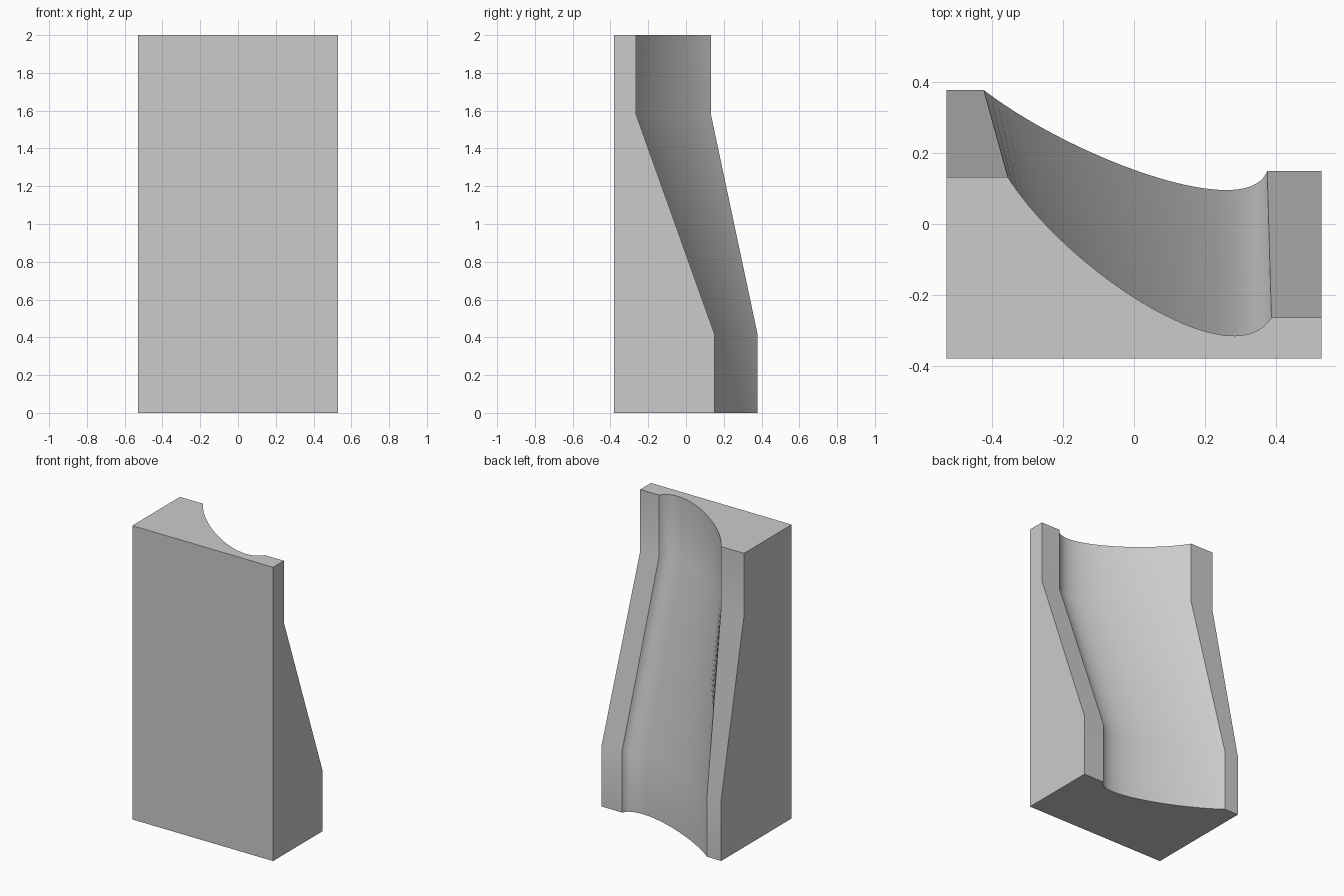
import bpy
import bmesh
import math
from mathutils import Vector
from mathutils.geometry import interpolate_bezier

cube = bpy.data.objects.get("Cube")
if cube:
    bpy.data.objects.remove(cube, do_unlink=True)

HALF_WIDTH, FRONT = 0.53, -0.38
SEGMENTS = 40


def section(start, handle_a, handle_b, end):
    """Outline with a straight front, two flat rims and a hollow back."""
    curve = interpolate_bezier(*[Vector(p) for p in (start, handle_a, handle_b, end)],
                               SEGMENTS + 1)
    hollow = [(p.x, p.y) for p in curve]
    return ([(HALF_WIDTH, FRONT), (-HALF_WIDTH, FRONT), (-HALF_WIDTH, start[1])]
            + hollow + [(HALF_WIDTH, end[1])])


# Deep lower section and slim upper section
lower = section((-0.424, 0.378), (-0.18, 0.19), (0.32, 0.0), (0.376, 0.15))
upper = section((-0.356, 0.132), (-0.19, -0.13), (0.28, -0.44), (0.388, -0.264))
levels = [(lower, 0.0), (lower, 0.42), (upper, 1.58), (upper, 2.0)]

# Loft the sections into a solid block
bm = bmesh.new()
rings = [[bm.verts.new((x, y, z)) for x, y in outline] for outline, z in levels]
for low, high in zip(rings, rings[1:]):
    for i in range(len(low)):
        j = (i + 1) % len(low)
        bm.faces.new((low[i], low[j], high[j], high[i]))
bm.faces.new(rings[0])
bm.faces.new(rings[-1])
bmesh.ops.recalc_face_normals(bm, faces=bm.faces)
mesh = bpy.data.meshes.new("hollowed_block")
bm.to_mesh(mesh)
bm.free()

block = bpy.data.objects.new("hollowed_block", mesh)
bpy.context.collection.objects.link(block)

# Plain grey finish
grey = bpy.data.materials.new("light_grey")
grey.use_nodes = True
colour = (0.6, 0.6, 0.6, 1)
grey.diffuse_color = colour
grey.node_tree.nodes["Principled BSDF"].inputs["Base Color"].default_value = colour
mesh.materials.append(grey)

# Smooth hollow, crisp edges
bpy.ops.object.select_all(action='DESELECT')
block.select_set(True)
bpy.context.view_layer.objects.active = block
bpy.ops.object.shade_smooth_by_angle(angle=math.radians(30))
